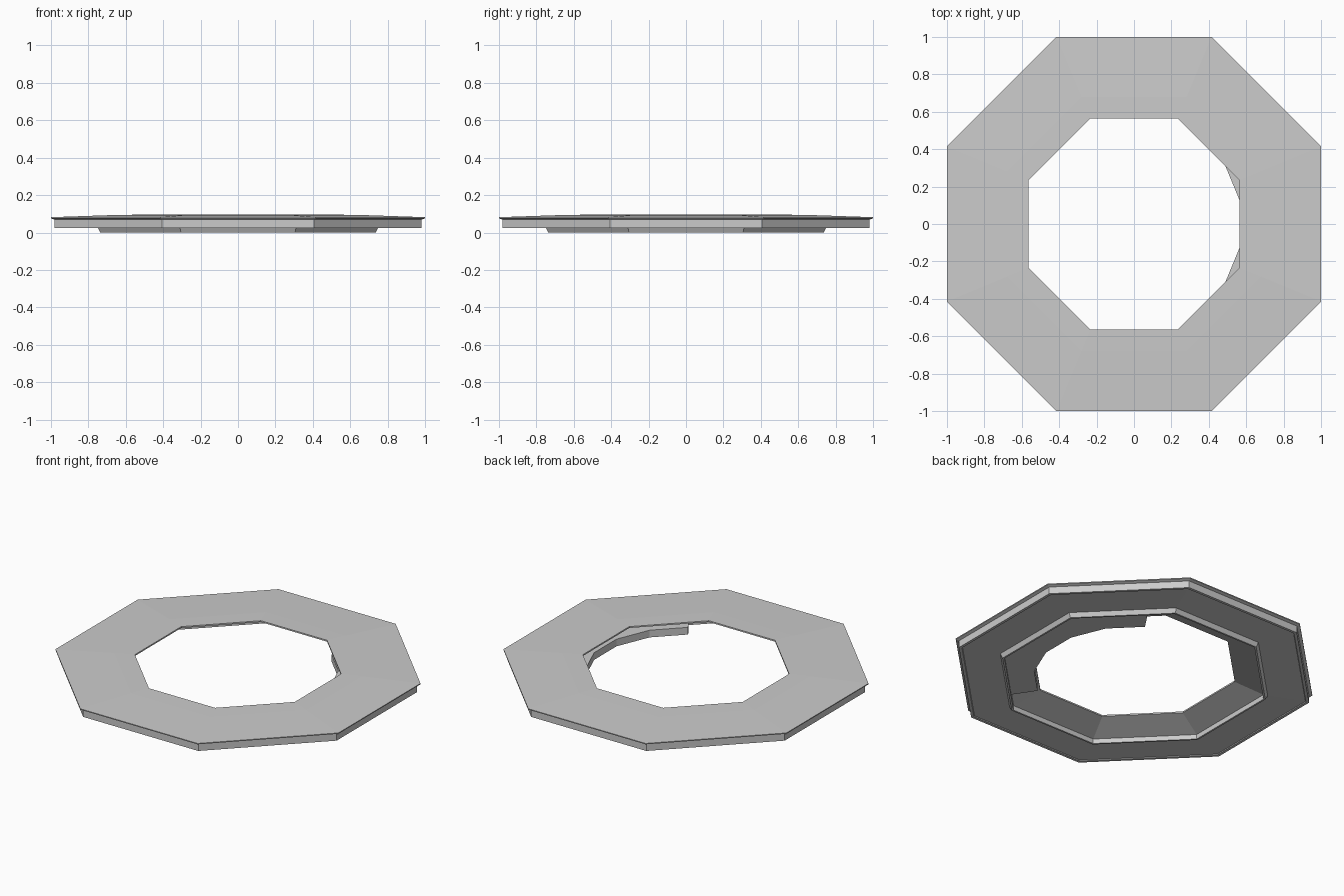
import bpy, bmesh
from math import cos, sin, pi, radians

if "Cube" in bpy.data.objects:
    bpy.data.objects.remove(bpy.data.objects["Cube"])

def make_object(name, bm):
    bmesh.ops.recalc_face_normals(bm, faces=bm.faces)
    mesh = bpy.data.meshes.new(name)
    bm.to_mesh(mesh)
    bm.free()
    obj = bpy.data.objects.new(name, mesh)
    bpy.context.collection.objects.link(obj)
    return obj

def polygon_radius(apothem, angle, sides):
    # distance to a regular polygon with a flat side facing +x
    step = 2 * pi / sides
    return apothem / cos((angle + step / 2) % step - step / 2)

def sweep(name, profile_at, angles, closed):
    bm = bmesh.new()
    rows = [[bm.verts.new((r * cos(a), r * sin(a), z)) for r, z in profile_at(a)] for a in angles]
    n = len(rows[0])
    for i in range(len(rows) if closed else len(rows) - 1):
        a, b = rows[i], rows[(i + 1) % len(rows)]
        for j in range(n):
            k = (j + 1) % n
            bm.faces.new((a[j], b[j], b[k], a[k]))
    if not closed:
        bm.faces.new(rows[0])
        bm.faces.new(rows[-1])
    return make_object(name, bm)

# Octagonal ring: thin domed top, lip, side wall, stepped rim below
RING = [(.565, .086), (.565, .095), (.68, .093), (1, .082), (1, .076), (.982, .069),
        (.982, .025), (.965, .025), (.962, .03), (.75, .027), (.737, 0), (.726, 0),
        (.726, .03)]
sweep("octagonal_ring",
      lambda a: [(polygon_radius(p, a, 8), z) for p, z in RING],
      [radians(22.5 + 45 * i) for i in range(8)], True)

# Curved block under the +x side of the opening
def block_profile(a):
    inner, outer = polygon_radius(.57, a, 16), polygon_radius(.73, a, 8)
    return [(inner, .014), (outer, .014), (outer, .06), (inner, .06)]

sweep("curved_block", block_profile,
      [radians(-56.25 + 11.25 * i) for i in range(11)], False)
